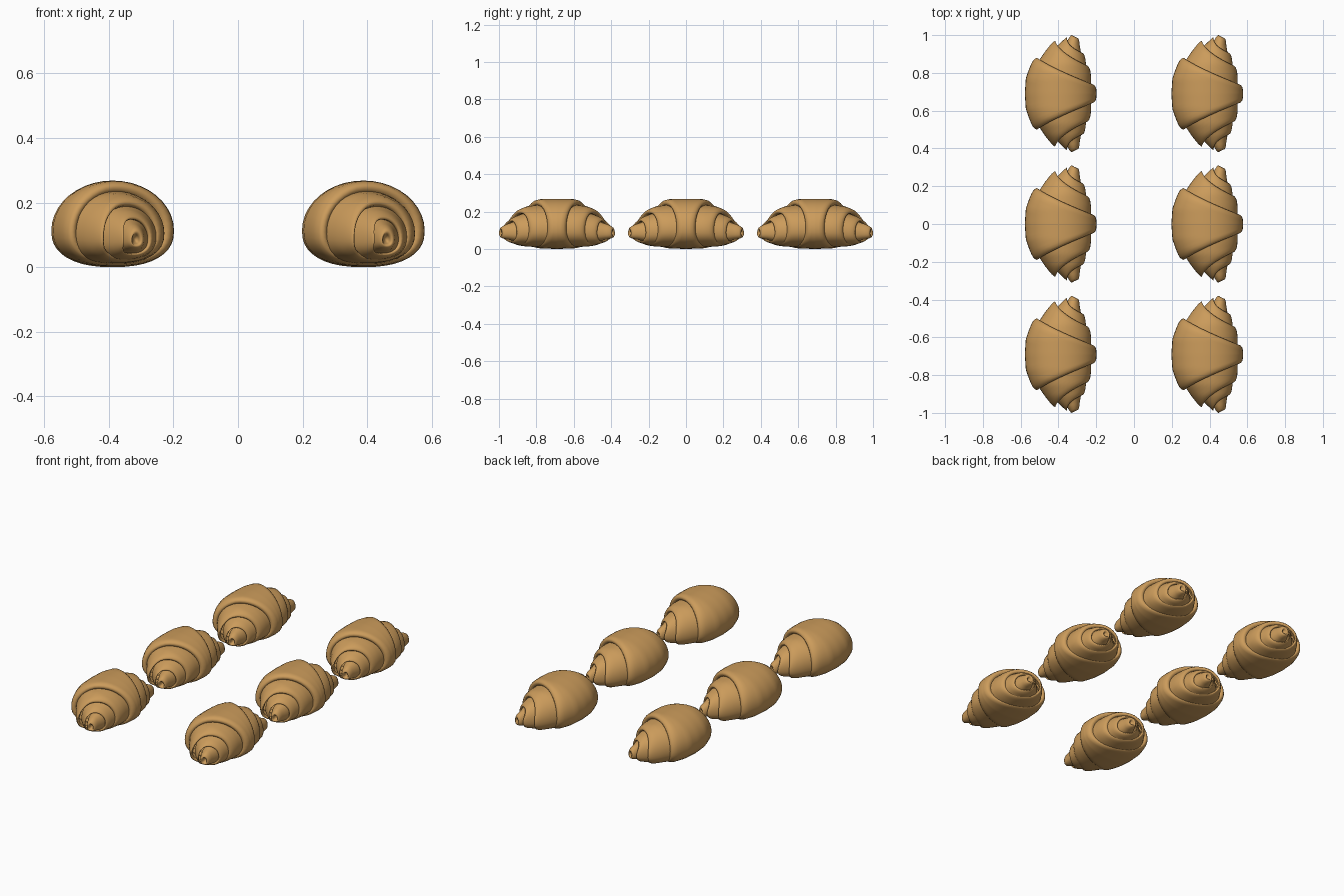
import bpy, bmesh, math

if "Cube" in bpy.data.objects:
    bpy.data.objects.remove(bpy.data.objects["Cube"])

crust = bpy.data.materials.new("golden_crust")
crust.diffuse_color = (0.60, 0.33, 0.105, 1)
crust.use_nodes = True
crust.node_tree.nodes["Principled BSDF"].inputs["Base Color"].default_value = crust.diffuse_color
SEG = 40

# Wrapped dough layers: stations (y, outer x, inner x, top z, bottom z)
# and the reach along y on the outer (-x) and inner (+x) sides
LAYERS = [
    ("middle_wrap", 0.19, 0.05,
     [(0, -.19, .19, .268, 0), (.08, -.185, .185, .267, .003),
      (.13, -.168, .175, .262, .006), (.20, -.138, .15, .235, .015)]),
    ("second_wrap", 0.28, 0.15,
     [(0, -.16, .16, .238, .008), (.10, -.155, .16, .236, .010),
      (.16, -.125, .15, .228, .013), (.22, -.085, .135, .205, .02),
      (.29, -.03, .11, .16, .035)]),
    ("third_wrap", 0.30, 0.215,
     [(0, -.13, .14, .21, .015), (.15, -.10, .135, .20, .016),
      (.22, -.05, .125, .175, .025), (.26, -.01, .11, .155, .036),
      (.31, .04, .105, .13, .05)]),
    ("rolled_tip", 0.31, 0.295,
     [(0, -.05, .11, .17, .03), (.20, -.01, .11, .155, .035),
      (.26, .025, .10, .135, .05), (.32, .055, .098, .115, .06)]),
]


def station(table, y):
    """Cross-section limits at distance y from the middle."""
    for a, b in zip(table, table[1:]):
        if y <= b[0]:
            t = (y - a[0]) / (b[0] - a[0])
            return [p + (q - p) * t for p, q in zip(a[1:], b[1:])]
    return table[-1][1:]


def reach(outer, inner, ang):
    return (outer + inner) / 2 - (outer - inner) / 2 * math.cos(ang)


def point(table, y, ang, s):
    xl, xr, zt, zb = station(table, y)
    c, n = math.cos(ang), math.sin(ang)
    zc = zb + (zt - zb) * 0.42
    if n < 0:       # flatter underside
        c = math.copysign(abs(c) ** 0.85, c)
        n = -abs(n) ** 0.85
    z = zc + (zt - zc if n > 0 else zc - zb) * n * s
    return (xl + xr) / 2 + (xr - xl) / 2 * c * s, z


def wrap_mesh(index):
    name, outer, inner, table = LAYERS[index]
    tip = index == len(LAYERS) - 1
    # rolled-in lip: (distance back from the edge, scale of the section)
    lip = [(.028, 1), (.014, .985), (.004, .945), (0, .89), (.006, .81), (.02, .74)]
    if tip:
        lip = [(.03, 1), (.012, .94), (.002, .8), (0, .6), (.012, .42), (.022, .2)]
    bm = bmesh.new()
    for side in (-1, 1):
        rings = []
        for k in range(8 + len(lip)):
            ring = []
            for i in range(SEG):
                a = 2 * math.pi * i / SEG
                end = reach(outer, inner, a)
                start = 0
                if index:
                    _, po, pi, _ = LAYERS[index - 1]
                    start = max(0, reach(po, pi, a) - .045)
                if k < 8:
                    y, s = start + (end - .028 - start) * k / 8, 1
                else:
                    back, s = lip[k - 8]
                    y = end - back
                x, z = point(table, y, a, s)
                ring.append(bm.verts.new((x, side * y, z)))
            rings.append(ring)
        for r, q in zip(rings, rings[1:]):
            for i in range(SEG):
                j = (i + 1) % SEG
                bm.faces.new((r[i], r[j], q[j], q[i]))
        if tip:
            bm.faces.new(rings[-1])
    bmesh.ops.remove_doubles(bm, verts=bm.verts, dist=1e-5)
    bmesh.ops.recalc_face_normals(bm, faces=bm.faces)
    # open sleeves: make sure the outside faces away from the body
    top = max(bm.faces, key=lambda f: f.calc_center_median().z)
    if top.normal.z < 0:
        bmesh.ops.reverse_faces(bm, faces=bm.faces)
    for f in bm.faces:
        f.smooth = True
    me = bpy.data.meshes.new(name)
    bm.to_mesh(me)
    bm.free()
    me.materials.append(crust)
    return me


meshes = [wrap_mesh(i) for i in range(len(LAYERS))]

# Two columns of three croissants
for cx in (-0.388, 0.388):
    for cy in (-0.69, 0, 0.69):
        for me in meshes:
            ob = bpy.data.objects.new("croissant_" + me.name, me)
            ob.location = (cx, cy, 0)
            bpy.context.collection.objects.link(ob)
